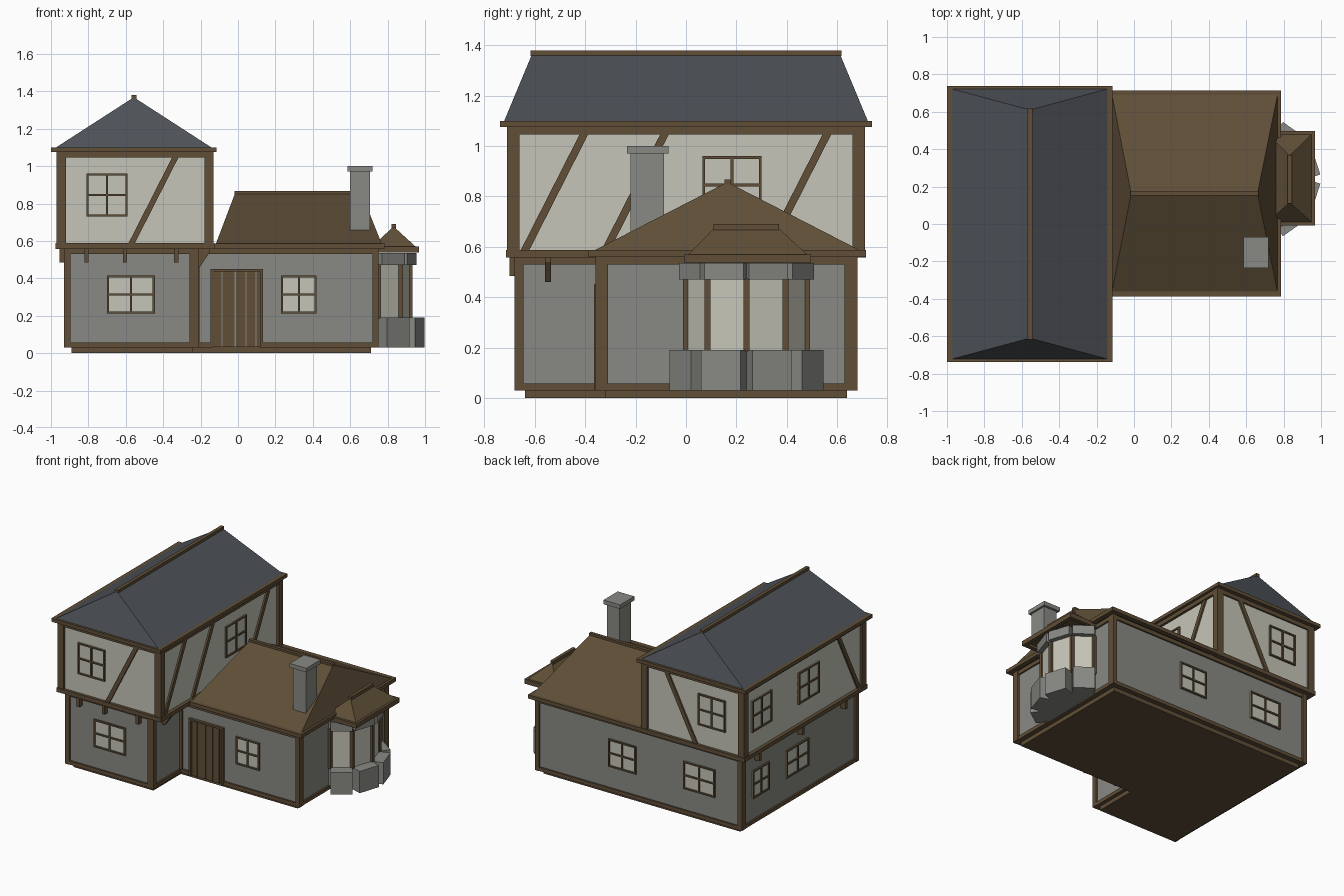
import bpy, bmesh, math
from mathutils import Vector

if "Cube" in bpy.data.objects:
    bpy.data.objects.remove(bpy.data.objects["Cube"])


def material(name, rgb):
    m = bpy.data.materials.new(name)
    m.diffuse_color = (*rgb, 1)
    m.use_nodes = True
    m.node_tree.nodes["Principled BSDF"].inputs["Base Color"].default_value = m.diffuse_color
    return m


TIMBER = material("brown timber", (0.115, 0.077, 0.038))
CREAM = material("cream plaster", (0.56, 0.56, 0.48))
STONE = material("grey stone", (0.25, 0.25, 0.23))
SLATE = material("dark slate", (0.075, 0.083, 0.095))


def build(name, mat, solids):
    """One object made from convex solids, each given as a list of points."""
    bm = bmesh.new()
    for pts in solids:
        vs = [bm.verts.new(p) for p in pts]
        bmesh.ops.convex_hull(bm, input=vs)
    bmesh.ops.dissolve_limit(bm, angle_limit=0.01, verts=bm.verts[:], edges=bm.edges[:])
    bmesh.ops.recalc_face_normals(bm, faces=bm.faces[:])
    me = bpy.data.meshes.new(name)
    bm.to_mesh(me)
    bm.free()
    me.materials.append(mat)
    ob = bpy.data.objects.new(name, me)
    bpy.context.collection.objects.link(ob)
    return ob


def box(x0, x1, y0, y1, z0, z1):
    return [(x, y, z) for x in (x0, x1) for y in (y0, y1) for z in (z0, z1)]


def ring(x0, x1, y0, y1, z0, z1, t):
    """Four beams around a rectangle."""
    return [box(x0, x1, y0, y0 + t, z0, z1), box(x0, x1, y1 - t, y1, z0, z1),
            box(x0, x0 + t, y0, y1, z0, z1), box(x1 - t, x1, y0, y1, z0, z1)]


def prism(outline, z0, z1):
    return [(x, y, z) for x, y in outline for z in (z0, z1)]


# Wall planes: axis the wall faces, position, outward sign
WALLS = {
    "low_front": ("y", -0.665, -1), "low_back": ("y", 0.665, 1), "low_left": ("x", -0.915, -1),
    "wing_front": ("y", -0.345, -1),
    "up_front": ("y", -0.695, -1), "up_back": ("y", 0.695, 1),
    "up_left": ("x", -0.95, -1), "up_right": ("x", -0.15, 1),
}


def on_wall(wall, pts, d0, d1):
    """Raise a flat (u, z) outline from a wall."""
    axis, p, s = WALLS[wall]
    return [(u, p + s * d, z) if axis == "y" else (p + s * d, u, z)
            for u, z in pts for d in (d0, d1)]


def panel(wall, u0, u1, z0, z1, d0, d1):
    return on_wall(wall, [(u0, z0), (u1, z0), (u1, z1), (u0, z1)], d0, d1)


def window(name, wall, u0, u1, z0, z1):
    t, uc, zc = 0.011, (u0 + u1) / 2, (z0 + z1) / 2
    build(name + "_pane", CREAM, [panel(wall, u0, u1, z0, z1, -0.01, 0.004)])
    bars = [(u0, u0 + t, z0, z1), (u1 - t, u1, z0, z1), (u0, u1, z0, z0 + t), (u0, u1, z1 - t, z1),
            (uc - t / 2, uc + t / 2, z0, z1), (u0, u1, zc - t / 2, zc + t / 2)]
    build(name + "_frame", TIMBER, [panel(wall, *b, -0.01, 0.013) for b in bars])


def hip_roof(name, mat, x0, x1, y0, y1, z0, ridge):
    base = [(x, y, z) for x in (x0, x1) for y in (y0, y1) for z in (z0 - 0.01, z0)]
    build(name, mat, [base + ridge])


# Plinth and ground-floor walls
build("plinth", TIMBER, [box(-0.89, -0.24, -0.64, 0.64, 0, 0.035),
                         box(-0.25, 0.71, -0.32, 0.64, 0, 0.035)])
build("lower_walls", STONE, [box(-0.915, -0.225, -0.665, 0.665, 0.034, 0.56),
                             box(-0.24, 0.735, -0.345, 0.665, 0.034, 0.56)])

# Ground-floor timber frame
posts = [box(-0.93, -0.895, -0.68, -0.645, 0.03, 0.56), box(-0.26, -0.21, -0.68, -0.645, 0.03, 0.56),
         box(-0.93, -0.895, 0.63, 0.68, 0.03, 0.56), box(0.72, 0.75, 0.63, 0.68, 0.03, 0.56),
         box(0.72, 0.75, -0.36, -0.31, 0.03, 0.56), box(-0.23, -0.205, -0.36, -0.33, 0.03, 0.56)]
build("lower_posts", TIMBER, posts)
rails = []
for z0, z1 in ((0.03, 0.057), (0.53, 0.56)):
    rails += [box(-0.927, -0.213, -0.677, -0.63, z0, z1), box(-0.927, 0.747, 0.63, 0.677, z0, z1),
              box(-0.927, -0.88, -0.677, 0.677, z0, z1), box(-0.26, -0.213, -0.677, -0.34, z0, z1),
              box(0.70, 0.747, -0.357, 0.677, z0, z1)]
rails += [box(-0.22, -0.145, -0.357, -0.31, 0.03, 0.057), box(0.13, 0.747, -0.357, -0.31, 0.03, 0.057),
          box(-0.22, 0.747, -0.357, -0.31, 0.53, 0.56)]
build("lower_rails", TIMBER, rails)

# Upper storey
build("upper_walls", CREAM, [box(-0.95, -0.15, -0.695, 0.695, 0.565, 1.085)])
build("upper_posts", TIMBER, [box(x, x + 0.05, y, y + 0.05, 0.56, 1.08)
                              for x in (-0.97, -0.18) for y in (-0.71, 0.66)])
build("upper_rails", TIMBER, ring(-0.975, -0.125, -0.715, 0.715, 0.558, 0.588, 0.05)
      + ring(-0.967, -0.133, -0.707, 0.707, 1.045, 1.08, 0.04)
      + [box(-0.93, -0.17, -0.68, 0.68, 0.558, 0.57)])


def brace(wall, u0, u1):
    w = 0.017
    return on_wall(wall, [(u0 - w, 0.585), (u0 + w, 0.585), (u1 + w, 1.047), (u1 - w, 1.047)], -0.01, 0.012)


build("diagonal_braces", TIMBER, [
    brace("up_front", -0.57, -0.335), brace("up_back", -0.57, -0.335), brace("up_left", -0.64, -0.405),
    brace("up_right", -0.64, -0.405), brace("up_right", -0.32, -0.085), brace("up_right", 0.325, 0.56)])

# Brackets under the overhang
brackets = [box(x - 0.011, x + 0.011, -0.70, -0.66, 0.485, 0.56) for x in (-0.81, -0.605, -0.33)]
brackets += [box(-0.955, -0.91, y - 0.012, y + 0.012, 0.485, 0.56) for y in (-0.5, 0.0, 0.5)]
brackets.append([(x, y, z) for y in (-0.56, -0.535)
                 for x, z in ((-0.22, 0.46), (-0.205, 0.46), (-0.15, 0.54), (-0.15, 0.56), (-0.22, 0.56))])
build("overhang_brackets", TIMBER, brackets)

# Windows: wall, start, end, bottom, top
LOW, UP = (0.212, 0.415), (0.73, 0.96)
for name, wall, u0, u1, (z0, z1) in [
        ("front_window", "low_front", -0.70, -0.445, LOW), ("wing_window", "wing_front", 0.23, 0.42, LOW),
        ("back_window", "low_back", -0.705, -0.45, LOW), ("back_wing_window", "low_back", -0.065, 0.16, LOW),
        ("left_window_a", "low_left", 0.35, 0.54, LOW), ("left_window_b", "low_left", -0.11, 0.15, LOW),
        ("upper_front_window", "up_front", -0.81, -0.59, UP), ("upper_back_window", "up_back", -0.81, -0.59, UP),
        ("upper_left_window_a", "up_left", 0.37, 0.60, UP), ("upper_left_window_b", "up_left", -0.18, 0.06, UP),
        ("upper_right_window", "up_right", 0.065, 0.30, UP)]:
    window(name, wall, u0, u1, z0, z1)

# Plank door with frame
build("door_frame", TIMBER, [panel("wing_front", -0.147, -0.132, 0.03, 0.45, -0.01, 0.02),
                             panel("wing_front", 0.118, 0.133, 0.03, 0.45, -0.01, 0.02),
                             panel("wing_front", -0.147, 0.133, 0.437, 0.45, -0.01, 0.02)])
build("door_planks", TIMBER, [panel("wing_front", a, b, 0.032, 0.436, -0.01, 0.008)
                              for a, b in ((-0.128, -0.088), (-0.082, -0.018), (-0.012, 0.04),
                                           (0.046, 0.094), (0.1, 0.117))])

# Main roof with eaves and ridge beam
hip_roof("main_roof", SLATE, -0.985, -0.13, -0.725, 0.725, 1.092, [(-0.557, -0.61, 1.368), (-0.557, 0.61, 1.368)])
build("main_roof_beams", TIMBER, ring(-1.0, -0.115, -0.738, 0.738, 1.075, 1.1, 0.035)
      + [box(-0.57, -0.544, -0.617, 0.617, 1.358, 1.38)])

# Wing roof
hip_roof("wing_roof", TIMBER, -0.12, 0.77, -0.375, 0.703, 0.58, [(-0.015, 0.164, 0.857), (0.66, 0.164, 0.857)])
build("wing_roof_beams", TIMBER, ring(-0.13, 0.785, -0.387, 0.715, 0.56, 0.587, 0.035)
      + [box(-0.02, 0.665, 0.152, 0.176, 0.847, 0.867)])

# Chimney
build("chimney", STONE, [box(0.6, 0.705, -0.22, -0.088, 0.6, 0.975), box(0.585, 0.72, -0.235, -0.07, 0.97, 1.0)])

# Bay window on the right wall
CY = 0.24
half = [(0.75, -0.24), (0.87, -0.155)]
bay = [(x, CY + y) for x, y in half] + [(0.92, CY)] + [(x, CY - y) for x, y in reversed(half)]
back = [(0.73, CY - 0.24), (0.73, CY + 0.24)]


def bay_blocks(out, z0, z1):
    """A block pushed outwards from each side of the bay."""
    solids = [prism(bay + back, z0, z1)]
    for a, b in zip(bay, bay[1:]):
        d = (Vector(b) - Vector(a)).normalized()
        n = Vector((d.y, -d.x)) * out
        solids.append(prism([a, b, Vector(b) + n, Vector(a) + n], z0, z1))
    return solids


build("bay_base", STONE, bay_blocks(0.08, 0.03, 0.19))
build("bay_lintel", STONE, bay_blocks(0.035, 0.47, 0.535))
build("bay_glazing", CREAM, [prism(bay + back, 0.185, 0.475)])
build("bay_posts", TIMBER, [box(x - 0.012, x + 0.012, y - 0.012, y + 0.012, 0.185, 0.475) for x, y in bay])
hip_roof("bay_roof", TIMBER, 0.71, 0.955, 0.005, 0.485, 0.565, [(0.832, 0.115, 0.677), (0.832, 0.365, 0.677)])
build("bay_roof_beams", TIMBER, ring(0.7, 0.967, -0.008, 0.496, 0.537, 0.57, 0.03)
      + [box(0.82, 0.844, 0.11, 0.37, 0.667, 0.69)])
